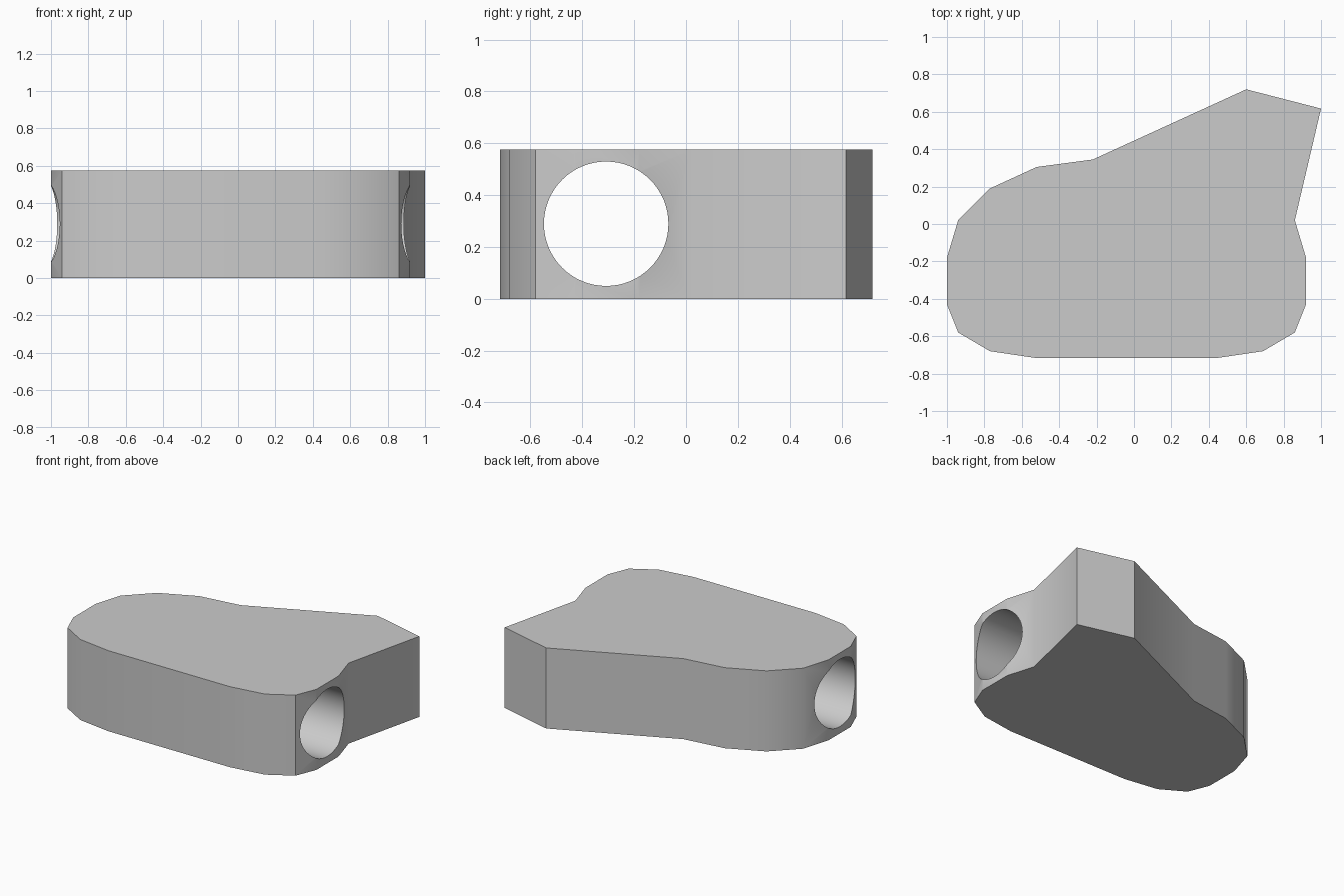
import bpy, bmesh
from math import radians, pi

cube = bpy.data.objects.get("Cube")
if cube:
    bpy.data.objects.remove(cube, do_unlink=True)

HEIGHT = 0.575

grey = bpy.data.materials.new("plain grey")
grey.use_nodes = True
color = (0.6, 0.6, 0.6, 1)
grey.diffuse_color = color
grey.node_tree.nodes["Principled BSDF"].inputs["Base Color"].default_value = color

# Body: extruded outline, counter-clockwise from above
outline = [(-1, -.43), (-.94, -.58), (-.77, -.68), (-.52, -.717), (.44, -.717),
           (.69, -.68), (.86, -.58), (.92, -.43), (.92, -.18), (.86, .02),
           (1, .617), (.6, .72), (-.22, .345), (-.52, .305), (-.77, .19),
           (-.94, .02), (-1, -.18)]
bm = bmesh.new()
base = bm.faces.new([bm.verts.new((x, y, 0)) for x, y in outline])
ext = bmesh.ops.extrude_face_region(bm, geom=[base], use_keep_orig=True)
bmesh.ops.translate(bm, vec=(0, 0, HEIGHT),
                    verts=[v for v in ext["geom"] if isinstance(v, bmesh.types.BMVert)])
bmesh.ops.recalc_face_normals(bm, faces=bm.faces)
mesh = bpy.data.meshes.new("block_body")
bm.to_mesh(mesh)
bm.free()
body = bpy.data.objects.new("block_body", mesh)
bpy.context.collection.objects.link(body)
mesh.materials.append(grey)

# Round hole running through from side to side
bpy.ops.mesh.primitive_cylinder_add(vertices=64, radius=.24, depth=3,
                                    location=(0, -.308, HEIGHT / 2 + .002),
                                    rotation=(0, pi / 2, 0))
cutter = bpy.context.object
cutter.name = "hole_cutter"
cutter.data.materials.append(grey)

bpy.ops.object.select_all(action='DESELECT')
body.select_set(True)
bpy.context.view_layer.objects.active = body
hole = body.modifiers.new("hole", 'BOOLEAN')
hole.operation = 'DIFFERENCE'
hole.solver = 'EXACT'
hole.object = cutter
bpy.ops.object.modifier_apply(modifier="hole")
bpy.data.objects.remove(cutter, do_unlink=True)

# Soft walls, crisp rims
bpy.ops.object.shade_smooth_by_angle(angle=radians(30))
